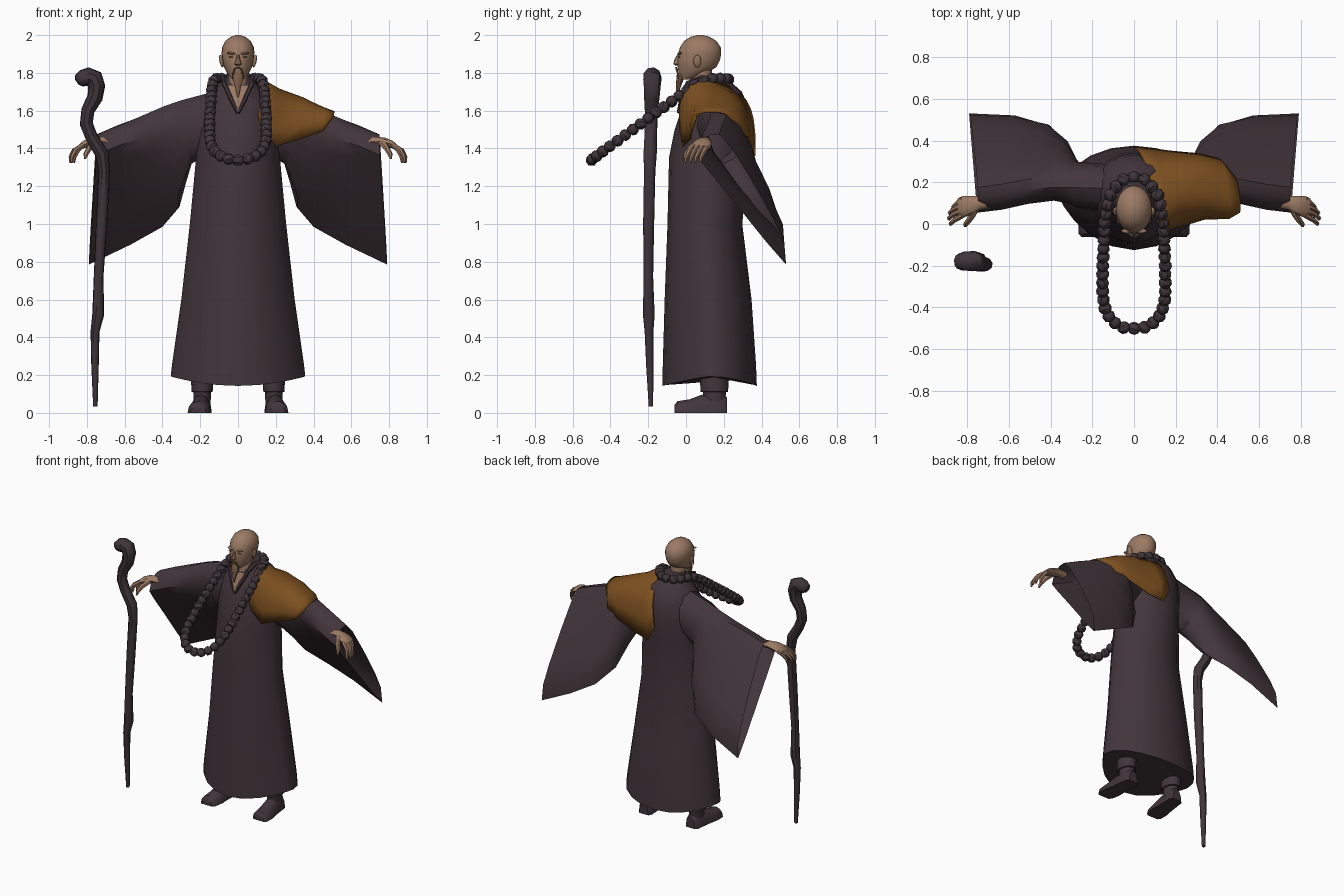
import bpy, bmesh
from math import sin, cos, pi, radians
from mathutils import Vector as V

if "Cube" in bpy.data.objects:
    bpy.data.objects.remove(bpy.data.objects["Cube"])


def material(name, rgb):
    m = bpy.data.materials.new(name)
    m.use_nodes = True
    m.diffuse_color = (*rgb, 1)
    m.node_tree.nodes["Principled BSDF"].inputs["Base Color"].default_value = (*rgb, 1)
    return m


CLOTH = material("dark plum cloth", (0.055, 0.036, 0.044))
WOOD = material("dark wood", (0.050, 0.035, 0.042))
SKIN = material("tan skin", (0.33, 0.195, 0.127))
DRAPE = material("ochre cloth", (0.205, 0.08, 0.014))
HAIR = material("brown hair", (0.21, 0.115, 0.068))
parts = []


def finish(name, bm, mat):
    bmesh.ops.recalc_face_normals(bm, faces=bm.faces)
    me = bpy.data.meshes.new(name)
    bm.to_mesh(me)
    bm.free()
    me.materials.append(mat)
    ob = bpy.data.objects.new(name, me)
    bpy.context.collection.objects.link(ob)
    parts.append(ob)
    return ob


def loft(name, rings, mat, closed=True, caps=(True, True)):
    """Skin a list of equal-length point rings."""
    bm = bmesh.new()
    rows = [[bm.verts.new(p) for p in r] for r in rings]
    n = len(rows[0])
    for a, b in zip(rows, rows[1:]):
        for i in range(n if closed else n - 1):
            j = (i + 1) % n
            bm.faces.new((a[i], a[j], b[j], b[i]))
    for row, cap in zip((rows[0], rows[-1]), caps):
        if cap and closed:
            bm.faces.new(row)
    return finish(name, bm, mat)


def ring_z(x, cy, z, rx, ry, n=20, side_rise=0, point=1):
    """Level oval ring; point above 1 narrows its front, side_rise lifts its sides."""
    pts = []
    for a in (2 * pi * i / n for i in range(n)):
        c = cos(a) ** point if cos(a) > 0 else cos(a)
        pts.append(V((x + rx * sin(a), cy - ry * c, z + side_rise * sin(a) ** 2)))
    return pts


def tube(name, pts, radii, mat, n=8):
    """Round tapered tube along a path."""
    pts = [V(p) for p in pts]
    rings, u = [], None
    for i, p in enumerate(pts):
        d = (pts[min(i + 1, len(pts) - 1)] - pts[max(i - 1, 0)]).normalized()
        u = V((0, 1, 0)) if u is None and abs(d.y) < 0.8 else (u or V((0, 0, 1)))
        u = (u - d * u.dot(d)).normalized()
        w = d.cross(u)
        rings.append([p + radii[i] * (u * cos(2 * pi * k / n) + w * sin(2 * pi * k / n)) for k in range(n)])
    return loft(name, rings, mat)


def blob(name, loc, size, mat, u=10, v=7, rot=(0, 0, 0)):
    bm = bmesh.new()
    bmesh.ops.create_uvsphere(bm, u_segments=u, v_segments=v, radius=1)
    ob = finish(name, bm, mat)
    ob.location, ob.scale, ob.rotation_euler = loc, size, rot
    return ob


# Robe: height, half width, centre y, half depth, hem rise at the sides, front pointedness
robe = [(.143, .356, .125, .25, .05, 1.6), (.25, .35, .124, .247, 0, 1.6), (.60, .30, .117, .23, 0, 1.5),
        (1.0, .255, .10, .198, 0, 1.4), (1.35, .222, .12, .21, 0, 1.3), (1.5, .213, .140, .20, 0, 1.1),
        (1.62, .195, .155, .175, 0, 1), (1.70, .15, .158, .138, 0, 1), (1.75, .09, .14, .10, 0, 1),
        (1.78, .07, .13, .075, 0, 1)]
loft("robe", [ring_z(0, cy, z, rx, ry, 20, rise, point) for z, rx, cy, ry, rise, point in robe], CLOTH)

# Neck opening and collar bands
loft("chest_opening", [[(-.065, .0, 1.735), (0, -.01, 1.735), (.065, .0, 1.735)],
                       [(-.035, -.028, 1.665), (0, -.033, 1.665), (.035, -.028, 1.665)],
                       [(-.002, -.048, 1.595), (0, -.048, 1.595), (.002, -.048, 1.595)]],
     SKIN, closed=False)
for s, side in ((1, "left"), (-1, "right")):
    tube(side + "_collar", [(s * .075, .09, 1.775), (s * .073, .01, 1.745), (s * .037, -.023, 1.665),
                            (0, -.04, 1.59)], [.014, .014, .013, .010], CLOTH, 6)

# Wide hanging sleeves: top point, bottom point, half thickness, blend from round to hanging shape
sleeve = [((.13, .17, 1.70), (.17, .17, 1.36), .12, 0), ((.30, .175, 1.655), (.245, .2, 1.32), .11, 0),
          ((.35, .175, 1.638), (.275, .28, 1.22), .107, .2), ((.40, .175, 1.62), (.31, .365, 1.09), .105, .4),
          ((.52, .16, 1.568), (.40, .47, .985), .10, .8), ((.64, .14, 1.518), (.57, .52, .89), .10, 1),
          ((.748, .125, 1.472), (.79, .53, .785), .10, 1)]
# Hanging outline: share of the drop, sideways offset (front is negative)
outline = [(0, 0), (.01, -.65), (.07, -1.15), (.18, -1.05), (.5, -.65), (.8, -.3),
           (1, 0), (.87, .5), (.7, .65), (.4, .7), (.15, .65), (.03, .45)]


def sleeve_ring(s, top, bottom, w, blend):
    t, b = V(top), V(bottom)
    d = (b - t).normalized()
    back = V((0, -d.z, d.y)).normalized()
    pts = []
    for i, (drop, off) in enumerate(outline):
        a = 2 * pi * i / len(outline)
        drop = (1 - blend) * (1 - cos(a)) / 2 + blend * drop
        off = -(1 - blend) * sin(a) + blend * off
        pts.append(t.lerp(b, drop) + back * w * off)
    return [V((s * p.x, p.y, p.z)) for p in pts]


palm = [(.69, .105, 1.435, .03, .025), (.74, .10, 1.437, .032, .026), (.78, .09, 1.432, .045, .026),
        (.82, .082, 1.42, .052, .021), (.845, .078, 1.402, .045, .014)]
for s, side in ((1, "left"), (-1, "right")):
    loft(side + "_sleeve", [sleeve_ring(s, *r) for r in sleeve], CLOTH, caps=(True, False))

    # Hand with curled fingers
    loft(side + "_palm", [[(s * x, y + ry * cos(k * pi / 5), z + rz * sin(k * pi / 5)) for k in range(10)]
                          for x, y, z, ry, rz in palm], SKIN)
    for i in range(4):
        y, reach = .042 + .026 * i, (.0, .008, .004, -.012)[i]
        tube(side + "_finger", [(s * .82, y, 1.418), (s * (.86 + reach), y - .022, 1.39),
                                (s * (.878 + reach), y - .04, 1.355), (s * (.88 + reach), y - .045, 1.325)],
             [.014, .013, .011, .006], SKIN, 6)
    tube(side + "_thumb", [(s * .76, .07, 1.43), (s * .785, .025, 1.405), (s * .805, .0, 1.37),
                           (s * .81, -.01, 1.345)], [.018, .016, .013, .006], SKIN, 6)

    # Boot, cuff and lower leg
    foot = [(-.062, .042, .04), (-.045, .058, .062), (.02, .064, .072), (.08, .056, .095),
            (.15, .052, .105), (.20, .05, .10), (.218, .036, .08)]
    loft(side + "_boot", [[(s * (.197 + (.1 - y) * .08) + w * cos(a), y, max(0, h * sin(a)))
                           for a in (2 * pi * k / 12 for k in range(12))] for y, w, h in foot], CLOTH)
    loft(side + "_leg", [ring_z(s * .19, .15, z, r, r * 1.3, 12) for z, r in
                         ((.05, .045), (.11, .047), (.112, .056), (.16, .058), (.4, .06))], CLOTH)

# Shoulder drape: front, top and back points of each arch
arches = [((.105, -.028, 1.57), (.095, .15, 1.757), (.0, .365, 1.46)),
          ((.13, -.033, 1.50), (.15, .15, 1.738), (.05, .365, 1.36)),
          ((.20, -.015, 1.41), (.22, .155, 1.712), (.17, .348, 1.38)),
          ((.33, .025, 1.45), (.34, .165, 1.668), (.31, .335, 1.43)),
          ((.45, .03, 1.49), (.45, .155, 1.615), (.41, .31, 1.47)),
          ((.50, .055, 1.56), (.505, .14, 1.594), (.475, .225, 1.55))]


def arch(f, t, b, n=14):
    """Curved strip over the shoulder, fuller behind than in front."""
    f, t, b = V(f), V(t), V(b)
    lift = t - f.lerp(b, .5)
    pts = []
    for a in (pi * i / n for i in range(n + 1)):
        c, rise = cos(a), max(sin(a), 0)
        across = .5 - c / 2 if c > 0 else .5 + (-c) ** .72 / 2
        pts.append(f.lerp(b, across) + lift * rise ** (.78 if c > 0 else .6))
    return pts


drape = loft("shoulder_drape", [arch(*a) for a in arches], DRAPE, closed=False)
solid = drape.modifiers.new("thickness", "SOLIDIFY")
solid.thickness = .008
solid.offset = 0

# Head and neck
head = [(1.765, .028, .0, .028), (1.79, .053, .03, .066), (1.83, .074, .058, .102), (1.865, .083, .066, .113),
        (1.90, .087, .072, .114), (1.935, .085, .076, .108), (1.968, .068, .076, .086),
        (1.99, .04, .075, .052), (2.0, .012, .075, .016)]
loft("head", [ring_z(0, cy, z, rx, ry) for z, rx, cy, ry in head], SKIN)
loft("neck", [ring_z(0, .085, z, r, r, 14) for z, r in ((1.68, .062), (1.76, .052), (1.84, .052))], SKIN)
loft("nose", [ring_z(0, y, z, rx, ry, 8) for z, rx, y, ry in
              ((1.838, .008, -.045, .008), (1.846, .02, -.05, .017), (1.87, .011, -.048, .014), (1.90, .007, -.035, .01))], SKIN)
for s, side in ((1, "left"), (-1, "right")):
    blob(side + "_ear", (s * .088, .06, 1.862), (.011, .021, .034), SKIN, rot=(0, s * radians(12), 0))
    blob(side + "_brow", (s * .035, -.033, 1.903), (.026, .012, .007), SKIN, rot=(0, s * radians(-8), 0))
    blob(side + "_closed_eye", (s * .035, -.036, 1.884), (.015, .005, .0025), HAIR)
    tube(side + "_moustache", [(0, -.053, 1.828), (s * .018, -.05, 1.822), (s * .028, -.044, 1.795),
                               (s * .03, -.042, 1.77)], [.005, .006, .004, .002], HAIR, 6)

# Pointed beard
loft("beard", [ring_z(0, y, z, rx, ry, 10) for z, rx, y, ry in
               ((1.80, .018, -.03, .016), (1.785, .03, -.028, .022), (1.755, .026, -.034, .018),
                (1.72, .015, -.042, .012), (1.67, .003, -.047, .003))], HAIR)

# Prayer beads spaced evenly along a loop
half = [(0, .225, 1.765), (.06, .21, 1.768), (.11, .15, 1.772), (.13, .08, 1.757), (.14, 0, 1.703),
        (.15, -.2, 1.56), (.15, -.35, 1.45), (.135, -.42, 1.40), (.105, -.465, 1.365),
        (.055, -.495, 1.345), (0, -.5, 1.337)]
loop = [V(p) for p in half] + [V((-x, y, z)) for x, y, z in reversed(half[:-1])]
total = sum((b - a).length for a, b in zip(loop, loop[1:]))
count = 40
for i in range(count):
    left = total * i / count
    for a, b in zip(loop, loop[1:]):
        step = (b - a).length
        if left <= step:
            blob("prayer_bead", a.lerp(b, left / step), (.032, .032, .032), WOOD, 7, 5, (i * .7, i * .4, i))
            break
        left -= step

# Gnarled staff: x, z, radius
staff = [(-.755, .035, .012), (-.757, .25, .02), (-.757, .43, .024), (-.74, .52, .032), (-.738, .72, .026),
         (-.722, 1.0, .03), (-.708, 1.28, .031), (-.72, 1.37, .036), (-.775, 1.46, .034), (-.803, 1.53, .035),
         (-.795, 1.60, .036), (-.757, 1.67, .042), (-.748, 1.73, .046), (-.763, 1.772, .05),
         (-.79, 1.782, .048), (-.82, 1.772, .046), (-.842, 1.758, .036), (-.853, 1.75, .015)]
tube("staff", [(x, -.185 - .015 * sin(z * 2), z) for x, z, r in staff], [r for x, z, r in staff], WOOD, 9)

# Smooth shading with sharp creases kept
bpy.ops.object.select_all(action="DESELECT")
for ob in parts:
    ob.select_set(True)
bpy.context.view_layer.objects.active = parts[0]
bpy.ops.object.shade_smooth_by_angle(angle=radians(40))
